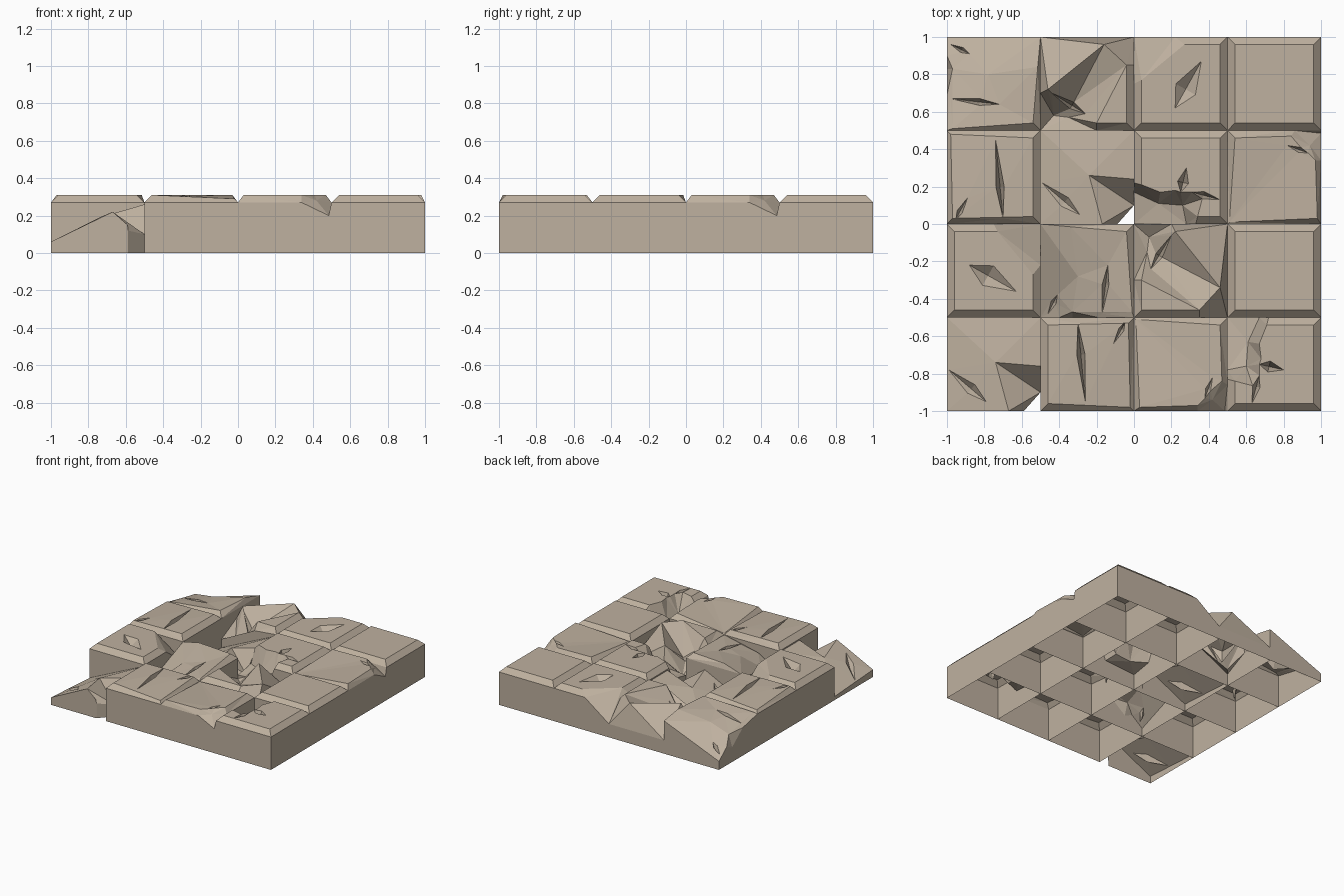
import bpy
from mathutils import Vector
from mathutils.geometry import delaunay_2d_cdt, barycentric_transform, intersect_point_tri_2d

if "Cube" in bpy.data.objects:
    bpy.data.objects.remove(bpy.data.objects["Cube"])

S = 0.5    # tile size
E = 0.27   # wall height
H = 0.31   # top of the chamfered slab
O = Vector((0, 0, 0))

stone = bpy.data.materials.new("stone")
stone.diffuse_color = (0.52, 0.44, 0.35, 1)
stone.use_nodes = True
stone.node_tree.nodes["Principled BSDF"].inputs["Base Color"].default_value = stone.diffuse_color


def loop(start, n):
    return [(start + i, start + (i + 1) % n) for i in range(n)]


def triangulate(pts, edges, height):
    """Triangulate in plan, keep given heights, look up heights of new crossings."""
    v, _, f, ov, _, _ = delaunay_2d_cdt([Vector(p[:2]) for p in pts], edges, [], 0, 1e-5)
    out = [Vector((p.x, p.y, pts[o[0]][2] if o else height(p))) for p, o in zip(v, ov)]
    return out, f


def make_tile(name, kind, col, row, turns):
    rim, inner, cracks = kind
    pts = [Vector(p) for p in rim + inner]
    edges = loop(0, len(rim))
    if len(inner) > 2:
        edges += loop(len(rim), len(inner))
    bv, bf = triangulate(pts, edges, lambda p: E)

    def height(p):
        for f in bf:
            a, b, c = (bv[i] for i in f)
            if intersect_point_tri_2d(p, a.xy, b.xy, c.xy):
                n = (b - a).cross(c - a)
                if abs(n.z) > 1e-9:
                    return a.z - (n.x * (p.x - a.x) + n.y * (p.y - a.y)) / n.z
        return E

    # each crack is a diamond outline with a deep line down its middle
    for ax, ay, bx, by, w, d in cracks:
        a, b = Vector((ax, ay)), Vector((bx, by))
        m = a.lerp(b, 0.6)
        n = Vector((ay - by, bx - ax)).normalized() * w
        k = len(pts)
        for p in (a, m + n, b, m - n):
            pts.append(Vector((p.x, p.y, height(p))))
        pts.append(Vector((m.x, m.y, height(m) - d)))
        edges += loop(k, 4) + [(k, k + 4), (k + 4, k + 2)]
    verts, faces = triangulate(pts, edges, height)
    faces = [list(f) for f in faces]

    # walls down to the ground, open underneath
    n = len(rim)
    base = len(verts)
    for x, y, z in rim:
        verts += [Vector((x, y, z)), Vector((x, y, 0))]
    for i in range(n):
        a, b = base + 2 * i, base + 2 * ((i + 1) % n)
        faces.append([a, a + 1, b + 1, b])

    # quarter turns about the tile centre, then into the grid
    def place(p):
        x, y = p.x - S / 2, p.y - S / 2
        for _ in range(turns % 4):
            x, y = -y, x
        return (x - 0.75 + col * S, y - 0.75 + row * S, p.z)

    me = bpy.data.meshes.new(name)
    me.from_pydata([place(p) for p in verts], [], faces)
    import bmesh
    bm = bmesh.new()
    bm.from_mesh(me)
    bmesh.ops.remove_doubles(bm, verts=bm.verts, dist=1e-4)
    for f in bm.faces:      # top faces up, walls outward
        f.normal_update()
    centre = Vector((col * S - 0.75, row * S - 0.75, 0.1))
    for f in bm.faces:
        steep = abs(f.normal.z) < 1e-3
        if (steep and f.normal.dot(f.calc_center_median() - centre) < 0) or (not steep and f.normal.z < 0):
            f.normal_flip()
    bm.to_mesh(me)
    bm.free()
    me.materials.append(stone)
    bpy.context.collection.objects.link(bpy.data.objects.new(name, me))


square = [(0, 0, E), (S, 0, E), (S, S, E), (0, S, E)]

# kinds: outline with heights, inner top loop, cracks (ends, half width, depth)
whole = (square, [(.04, .04, H), (.46, .04, H), (.46, .46, H), (.04, .46, H)], [])
chipped_edge = (
    [(0, 0, E), (S, 0, E), (S, .34, E), (S, .485, .2), (S, S, E), (.36, S, E), (0, S, E)],
    [(.01, .01, .275), (.48, .03, H), (.47, .34, H), (.44, .42, .28), (.34, .47, H), (.04, .46, H)],
    [(.32, .42, .43, .38, .015, .03)])
split = (
    square, [(.03, .03, H), (.46, .04, H), (.46, .46, H), (.02, .48, .29)],
    [(.26, .45, .3, .03, .022, .12), (.11, .14, .04, .015, .015, .08)])
dented = (
    [(0, 0, E), (S, 0, E), (S, S, E), (.22, S, E), (0, S, .11), (0, .25, E)],
    [(.04, .04, H), (.46, .04, H), (.46, .46, H), (.27, .46, H), (.04, .27, H)],
    [(.36, .37, .22, .12, .06, .05)])
pitted = (
    [(0, 0, .13), (.28, 0, .15), (.33, 0, E), (S, 0, E), (S, S, E), (0, S, E), (0, .22, E), (0, .17, .16)],
    [(.13, .11, .15), (.26, .1, .17), (.34, .04, H), (.46, .04, H), (.46, .46, H), (.04, .46, H),
     (.04, .21, H), (.14, .17, H), (.22, .18, H)],
    [(.28, .3, .25, .17, .03, .1), (.46, .13, .31, .17, .02, .08)])
torn = (
    [(0, 0, .1), (.3, 0, .25), (S, 0, E), (S, .35, E), (S, S, .11), (0, S, .11), (0, .2, .2)],
    [(.07, .08, .08), (.15, .07, .12), (.3, .04, H), (.46, .04, H), (.46, .35, H), (.34, .46, H), (.04, .22, .3)],
    [(.06, .2, .24, .09, .02, .08)])
sloped = (
    [(0, 0, E), (S, 0, E), (S, S, E), (0, S, .07), (0, .4, .15), (0, .33, .12), (0, .19, .23)],
    [(.03, .01, .28), (.46, .04, H), (.485, .34, H), (.22, .3, .26), (.03, .33, .22)],
    [(.02, .17, .28, .14, .018, .08), (.02, .46, .12, .41, .015, .05)])
broken_corner = (
    [(0, 0, .06), (.33, 0, .22), (.41, 0, .15), (.412, .001, 0.12), (S, .1, .1), (S, .24, .26),
     (S, S, .26), (0, S, .03)],
    [(.26, .26, .19)],
    [(.01, .22, .21, .05, .03, .04)])

# column, row, quarter turns
layout = {
    "whole_tile": (whole, [(3, 3, 0), (3, 1, 0)]),
    "chipped_tile": (chipped_edge, [(3, 2, 0), (2, 0, -1)]),
    "split_tile": (split, [(0, 2, 0), (1, 0, 2)]),
    "dented_tile": (dented, [(2, 3, 0), (0, 1, -1)]),
    "pitted_tile": (pitted, [(2, 2, 0), (3, 0, -1)]),
    "torn_tile": (torn, [(1, 3, 0), (2, 1, -1)]),
    "sloped_tile": (sloped, [(0, 3, 0), (1, 1, 1)]),
    "broken_corner_tile": (broken_corner, [(0, 0, 0), (1, 2, 0)]),
}
for name, (kind, spots) in layout.items():
    for i, (c, r, t) in enumerate(spots):
        make_tile(f"{name}_{i + 1}", kind, c, r, t)
